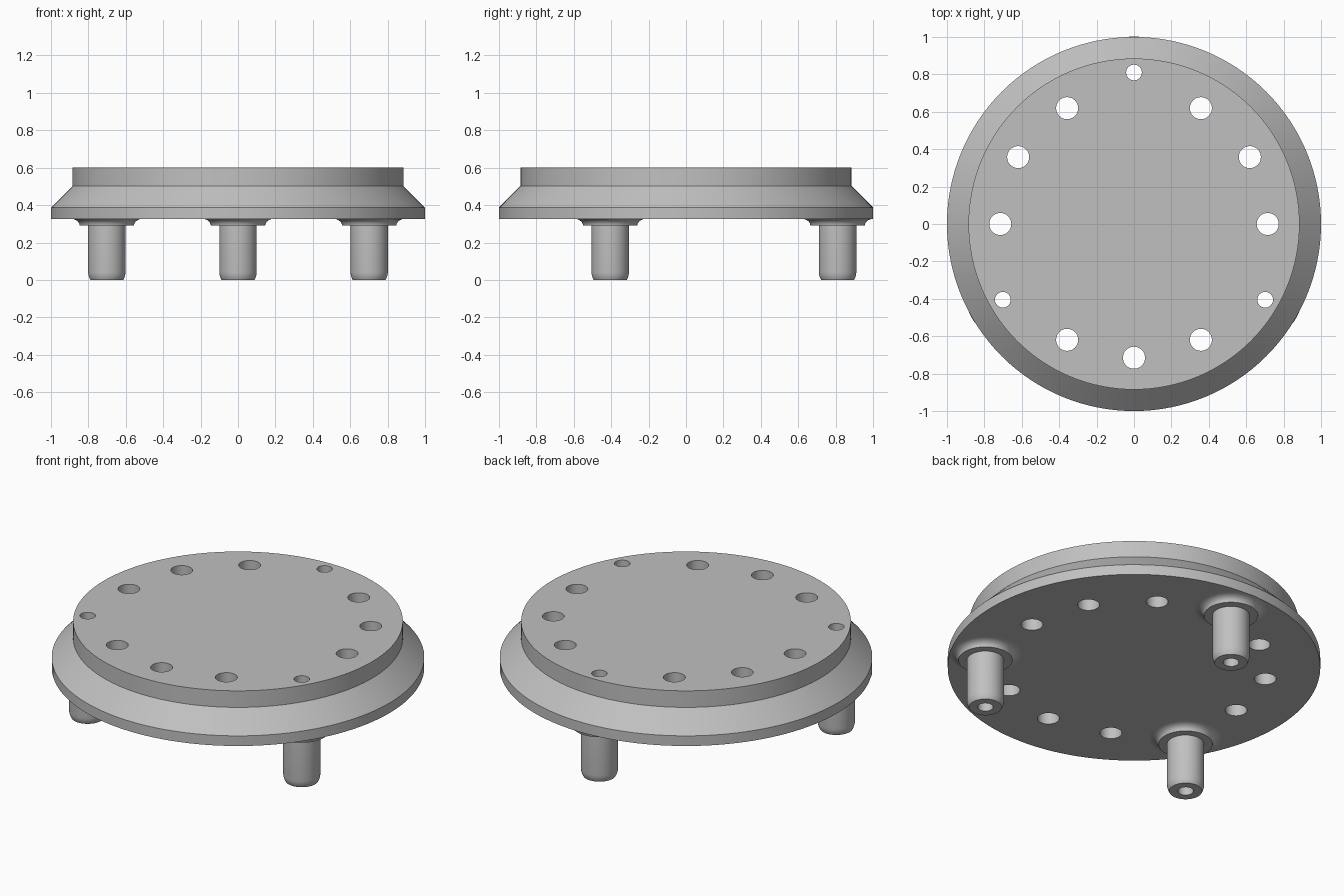
import bpy, bmesh
from math import radians, cos, sin, pi
from mathutils import Matrix, Vector

cube = bpy.data.objects.get("Cube")
if cube:
    bpy.data.objects.remove(cube, do_unlink=True)

grey = bpy.data.materials.new("plain grey")
grey.use_nodes = True
colour = (0.53, 0.53, 0.53, 1)
grey.diffuse_color = colour
grey.node_tree.nodes["Principled BSDF"].inputs["Base Color"].default_value = colour

LEG_RING, BOLT_RING = 0.81, 0.715
LEG_BORE, BOLT_RADIUS = 0.042, 0.059
BASE_Z, TOP_Z = 0.327, 0.6


def on_ring(radius, degrees):
    a = radians(degrees)
    return Vector((radius * cos(a), radius * sin(a), 0))


def add_object(name, bm):
    bmesh.ops.recalc_face_normals(bm, faces=bm.faces)
    mesh = bpy.data.meshes.new(name)
    bm.to_mesh(mesh)
    bm.free()
    mesh.materials.append(grey)
    obj = bpy.data.objects.new(name, mesh)
    bpy.context.collection.objects.link(obj)
    return obj


def select_only(obj):
    bpy.ops.object.select_all(action="DESELECT")
    obj.select_set(True)
    bpy.context.view_layer.objects.active = obj


def lathe(name, profile, steps, closed=False):
    """Turn an (r, z) profile around the z axis."""
    bm = bmesh.new()
    verts = [bm.verts.new((r, 0, z)) for r, z in profile]
    pairs = list(zip(verts, verts[1:]))
    if closed:
        pairs.append((verts[-1], verts[0]))
    edges = [bm.edges.new(p) for p in pairs]
    bmesh.ops.spin(bm, geom=verts + edges, cent=(0, 0, 0), axis=(0, 0, 1),
                   angle=2 * pi, steps=steps, use_duplicate=False)
    bmesh.ops.remove_doubles(bm, verts=bm.verts, dist=0.0001)
    if not closed:
        bmesh.ops.holes_fill(bm, edges=[e for e in bm.edges if e.is_boundary], sides=0)
    return add_object(name, bm)


# Disc: low rim, sloped shoulder and raised plate
disc = lathe("disc", [(1, BASE_Z), (1, 0.387), (0.885, 0.502), (0.885, TOP_Z)], 128)

# Drills for the bolt holes and the leg bores
leg_angles = (90, 210, 330)
bm = bmesh.new()
for angle in range(0, 360, 30):
    is_leg = angle in leg_angles
    r = LEG_BORE if is_leg else BOLT_RADIUS
    spot = on_ring(LEG_RING if is_leg else BOLT_RING, angle) + Vector((0, 0, 0.45))
    bmesh.ops.create_cone(bm, cap_ends=True, segments=32, radius1=r, radius2=r,
                          depth=1, matrix=Matrix.Translation(spot))
drills = add_object("drills", bm)
drills.hide_render = True

cut = disc.modifiers.new("holes", "BOOLEAN")
cut.operation, cut.solver, cut.object = "DIFFERENCE", "EXACT", drills
select_only(disc)
bpy.ops.object.modifier_apply(modifier=cut.name)
bpy.data.objects.remove(drills, do_unlink=True)
bpy.ops.object.shade_smooth_by_angle(angle=radians(25))

# Legs: bored pegs with a rounded tip and a flared collar
tip = [(LEG_BORE, 0), (0.088, 0), (0.094, 0.012), (0.098, 0.025), (0.1, 0.04)]
flare = [(0.145 + 0.048 * (1 - cos(t * pi / 10)), 0.29 + 0.037 * sin(t * pi / 10))
         for t in range(6)]
peg_profile = tip + [(0.1, 0.29)] + flare + [(LEG_BORE, BASE_Z)]
for name, angle in zip(("back_leg", "front_right_leg", "front_left_leg"), leg_angles):
    leg = lathe(name, peg_profile, 48, closed=True)
    leg.location = on_ring(LEG_RING, angle)
    select_only(leg)
    bpy.ops.object.shade_smooth_by_angle(angle=radians(32))
